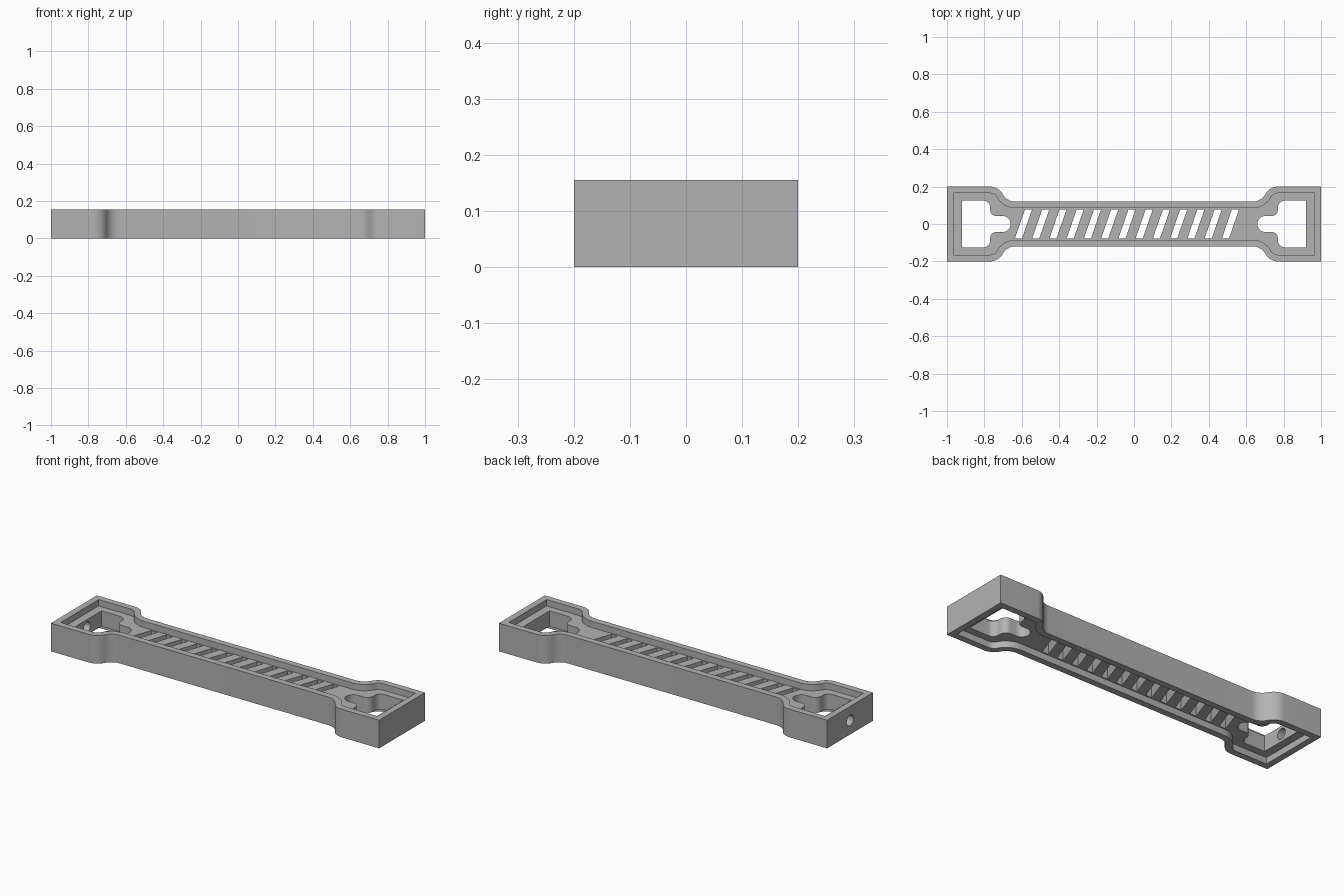
import bpy
import bmesh
from math import sin, cos, asin, pi, radians

HEIGHT, DEPTH, RIM = 0.155, 0.035, 0.035

cube = bpy.data.objects.get("Cube")
if cube:
    bpy.data.objects.remove(cube, do_unlink=True)

grey = bpy.data.materials.new("plain grey")
grey.use_nodes = True
colour = (0.45, 0.45, 0.45, 1)
grey.diffuse_color = colour
grey.node_tree.nodes["Principled BSDF"].inputs["Base Color"].default_value = colour


def arc(cx, cy, r, start, end, steps=10):
    """Points along an arc, angles in radians."""
    angles = [start + (end - start) * i / steps for i in range(steps + 1)]
    return [(cx + r * cos(a), cy + r * sin(a)) for a in angles]


def prisms(name, profiles, z0, z1):
    """One object holding an upright prism for each closed profile."""
    bm = bmesh.new()
    for profile in profiles:
        face = bm.faces.new([bm.verts.new((x, y, z0)) for x, y in profile])
        new = bmesh.ops.extrude_face_region(bm, geom=[face])["geom"]
        verts = [v for v in new if isinstance(v, bmesh.types.BMVert)]
        bmesh.ops.translate(bm, verts=verts, vec=(0, 0, z1 - z0))
    bmesh.ops.recalc_face_normals(bm, faces=bm.faces[:])
    mesh = bpy.data.meshes.new(name)
    bm.to_mesh(mesh)
    bm.free()
    mesh.materials.append(grey)
    obj = bpy.data.objects.new(name, mesh)
    bpy.context.collection.objects.link(obj)
    return obj


def cut(target, cutter):
    """Subtract the cutter and discard it."""
    mod = target.modifiers.new("cut", "BOOLEAN")
    mod.operation = "DIFFERENCE"
    mod.solver = "EXACT"
    mod.object = cutter
    bpy.context.view_layer.objects.active = target
    bpy.ops.object.modifier_apply(modifier=mod.name)
    bpy.data.objects.remove(cutter, do_unlink=True)


def outline(inset):
    """Dumbbell outline with S-shaped shoulders, shrunk by inset."""
    x_out, x_in, y_out, y_in = 0.77, 0.635, 0.2, 0.12
    dx, dy = (x_out - x_in) / 2, (y_out - y_in) / 2
    r = (dx * dx + dy * dy) / (2 * dy)
    sweep = asin(dx / r)
    quarter = [(1 - inset, y_out - inset)]
    quarter += arc(x_out, y_out - r, r - inset, pi / 2, pi / 2 + sweep)
    quarter += arc(x_in, y_in + r, r + inset, sweep - pi / 2, -pi / 2)[
        (1 if inset == 0 else 0):]
    top = quarter + [(-x, y) for x, y in reversed(quarter)]
    return top + [(-x, -y) for x, y in top]


def window(side):
    """Rectangular opening that narrows to a round-ended neck."""
    r, neck = 0.035, 0.043
    half = [(0.92, 0.125)]
    half += arc(0.77 + r, 0.125 - r, r, pi / 2, pi)
    half += arc(0.77 - r, neck + r, r, 0, -pi / 2)
    half += arc(0.66 + neck, 0, neck, pi / 2, pi)
    full = half + [(x, -y) for x, y in reversed(half[:-1])]
    return [(side * x, y) for x, y in full]


def slot(x):
    """Slanted slot through the web."""
    w, lean, h = 0.019, 0.027, 0.078
    return [(x - lean - w, -h), (x - lean + w, -h),
            (x + lean + w, h), (x + lean - w, h)]


# Body with a recess in both faces
body = prisms("link_body", [outline(0)], 0, HEIGHT)
cut(body, prisms("top_recess", [outline(RIM)], HEIGHT - DEPTH, HEIGHT + 0.1))
cut(body, prisms("bottom_recess", [outline(RIM)], -0.1, DEPTH))

# End windows and the row of slanted slots
openings = [window(1), window(-1)] + [slot(-0.591 + 0.0922 * i) for i in range(13)]
cut(body, prisms("openings", openings, -0.1, HEIGHT + 0.1))

# Round hole through one end wall
bpy.ops.mesh.primitive_cylinder_add(vertices=32, radius=0.029, depth=0.14,
                                    location=(-0.96, 0, HEIGHT / 2),
                                    rotation=(0, pi / 2, 0))
hole = bpy.context.object
hole.name = "end_hole"
hole.data.materials.append(grey)
cut(body, hole)

bpy.ops.object.select_all(action="DESELECT")
body.select_set(True)
bpy.context.view_layer.objects.active = body
bpy.ops.object.shade_smooth_by_angle(angle=radians(30))
